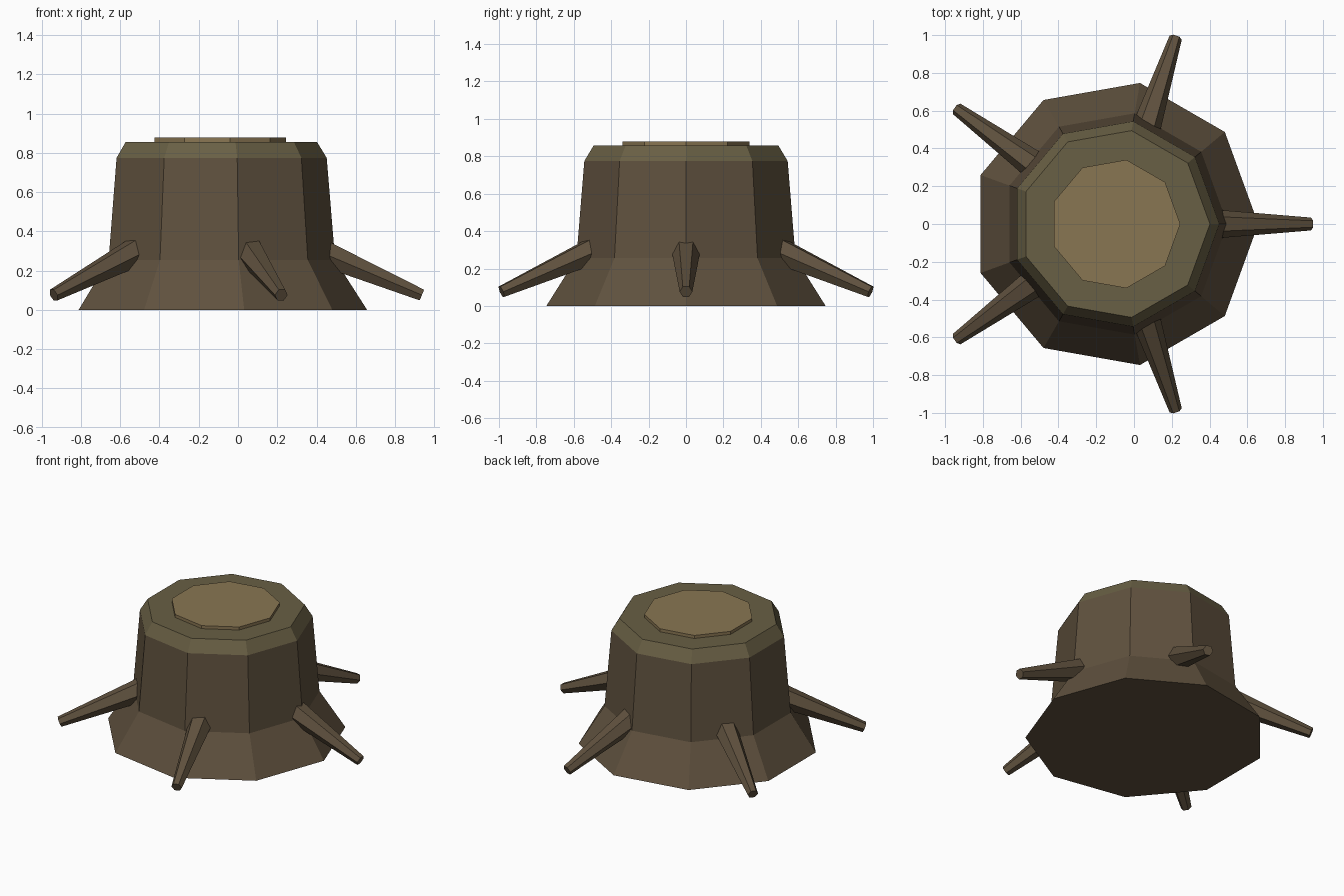
import bpy, bmesh
from math import cos, sin, pi, hypot
from mathutils import Vector

if "Cube" in bpy.data.objects:
    bpy.data.objects.remove(bpy.data.objects["Cube"])

CX = -0.10  # trunk axis


def material(name, rgb):
    m = bpy.data.materials.new(name)
    m.diffuse_color = (*rgb, 1)
    m.use_nodes = True
    m.node_tree.nodes["Principled BSDF"].inputs["Base Color"].default_value = m.diffuse_color
    return m


bark = material("bark", (0.115, 0.082, 0.048))
rim = material("rim_wood", (0.14, 0.115, 0.058))
cut = material("cut_wood", (0.25, 0.18, 0.085))


def rings(name, loops, mat):
    """Closed solid lofted through matching loops of points."""
    bm = bmesh.new()
    vs = [[bm.verts.new(p) for p in loop] for loop in loops]
    n = len(vs[0])
    for a, b in zip(vs, vs[1:]):
        for i in range(n):
            j = (i + 1) % n
            bm.faces.new((a[i], a[j], b[j], b[i]))
    bm.faces.new(vs[0][::-1])
    bm.faces.new(vs[-1])
    bmesh.ops.recalc_face_normals(bm, faces=bm.faces)
    me = bpy.data.meshes.new(name)
    bm.to_mesh(me)
    bm.free()
    me.materials.append(mat)
    ob = bpy.data.objects.new(name, me)
    bpy.context.collection.objects.link(ob)
    return ob


def nonagons(profile):
    return [[(CX + r * cos(2 * pi * i / 9), r * sin(2 * pi * i / 9), z)
             for i in range(9)] for r, z in profile]


# Trunk with flared foot, bevelled rim and raised cut face
rings("trunk", nonagons([(0.758, 0), (0.595, 0.255), (0.552, 0.775)]), bark)
rings("rim", nonagons([(0.552, 0.775), (0.502, 0.857)]), rim)
rings("cut_face", nonagons([(0.345, 0.85), (0.345, 0.878)]), cut)

# Five tapered six-sided roots, sloping outwards and down
for k in range(5):
    a = 2 * pi * k / 5
    out = Vector((cos(a), sin(a), 0))
    side = Vector((-sin(a), cos(a), 0))
    inner = Vector((CX, 0, 0.295)) + out * 0.52
    tip = Vector((CX, 0, 0.076)) + out * 1.037
    up = (tip - inner).normalized().cross(side)
    loops = [[c + (side * cos(i * pi / 3) + up * sin(i * pi / 3)) * r
              for i in range(6)] for c, r in ((inner, 0.077), (tip, 0.034))]
    rings(f"root_{k + 1}", loops, bark)
